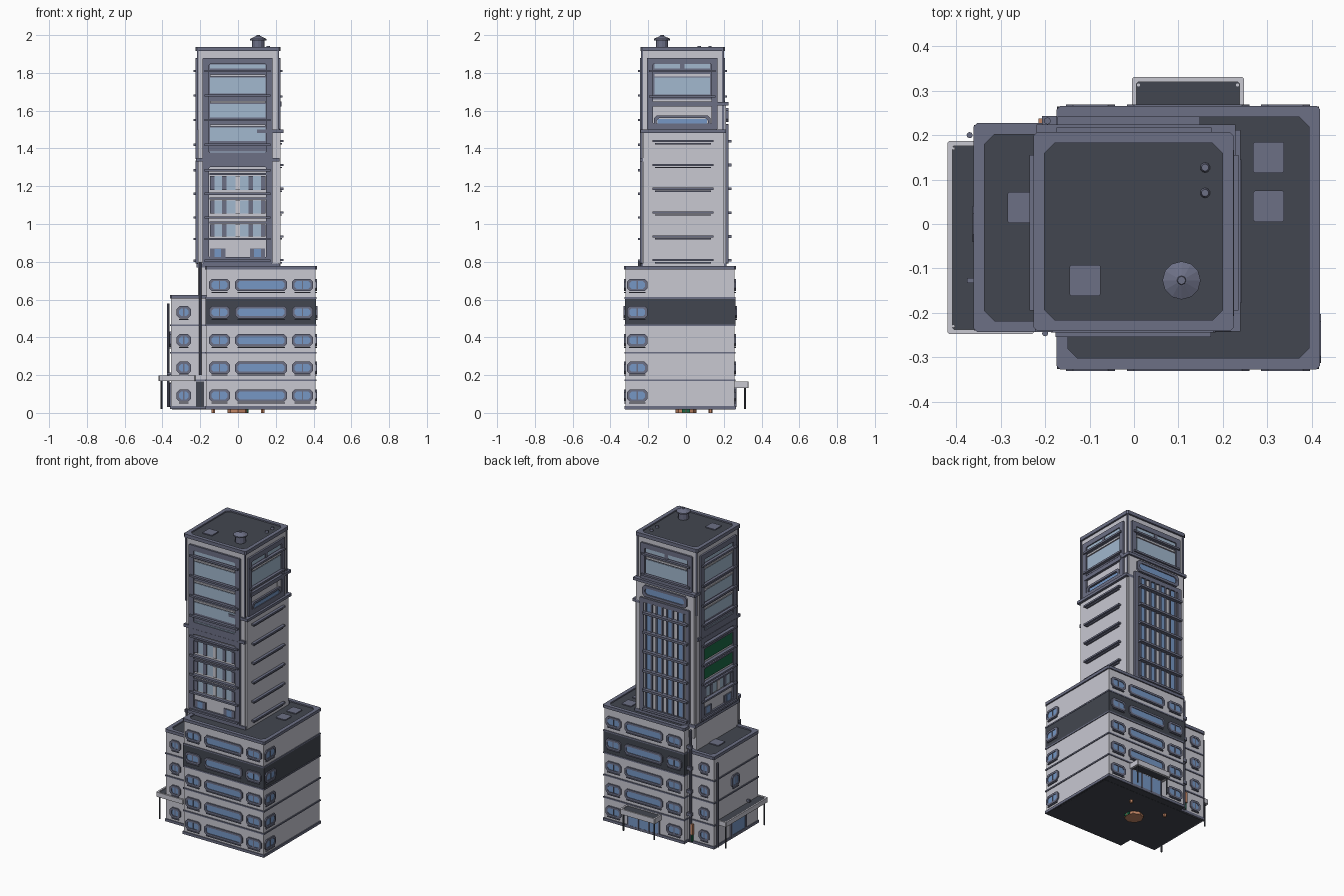
import bpy, bmesh, math
from mathutils import Vector

if "Cube" in bpy.data.objects:
    bpy.data.objects.remove(bpy.data.objects["Cube"])

COLORS = {
    "wall": (0.58, 0.58, 0.64), "trim": (0.15, 0.16, 0.235), "dark": (0.055, 0.062, 0.08),
    "blue_glass": (0.18, 0.31, 0.56), "pale_glass": (0.36, 0.48, 0.62),
    "green": (0.01, 0.14, 0.06), "copper": (0.55, 0.24, 0.13),
}
MATS = {}
for n, c in COLORS.items():
    MATS[n] = bpy.data.materials.new(n)
    MATS[n].diffuse_color = (*c, 1)


def finish(name, bm, mat):
    bmesh.ops.recalc_face_normals(bm, faces=bm.faces[:])
    me = bpy.data.meshes.new(name)
    bm.to_mesh(me)
    bm.free()
    me.materials.append(MATS[mat])
    ob = bpy.data.objects.new(name, me)
    bpy.context.collection.objects.link(ob)
    return ob


# Working planes: u, v lie on the face, d points outward
def front(p): return lambda u, v, d: Vector((u, p - d, v))
def back(p): return lambda u, v, d: Vector((u, p + d, v))
def right(p): return lambda u, v, d: Vector((p + d, u, v))
def left(p): return lambda u, v, d: Vector((p - d, u, v))
def up(p): return lambda u, v, d: Vector((u, v, p + d))


def octagon(r, c):
    a, b, e, f = r
    if c <= 0:
        return [(a, e), (b, e), (b, f), (a, f)]
    return [(a + c, e), (b - c, e), (b, e + c), (b, f - c), (b - c, f), (a + c, f), (a, f - c), (a, e + c)]


def plate(name, fr, r, d0, d1, mat, c=0.0):
    """Rectangle or chamfered plate r=(u0,u1,v0,v1)."""
    bm = bmesh.new()
    lo, hi = [[bm.verts.new(fr(u, v, d)) for u, v in octagon(r, c)] for d in (d0, d1)]
    n = len(lo)
    bm.faces.new(lo)
    bm.faces.new(hi)
    for i in range(n):
        bm.faces.new((lo[i], lo[(i + 1) % n], hi[(i + 1) % n], hi[i]))
    return finish(name, bm, mat)


def ring(name, fr, r, t, d0, d1, mat, c=0.004, ci=None):
    """Chamfered frame of width t."""
    ci = c if ci is None else ci
    inner = (r[0] + t, r[1] - t, r[2] + t, r[3] - t)
    bm = bmesh.new()
    loops = [[bm.verts.new(fr(u, v, d)) for u, v in octagon(q, k)]
             for q, k, d in ((r, c, d0), (r, c, d1), (inner, ci, d1), (inner, ci, d0))]
    n = len(loops[0])
    for k in range(4):
        A, B = loops[k], loops[(k + 1) % 4]
        for i in range(n):
            bm.faces.new((A[i], A[(i + 1) % n], B[(i + 1) % n], B[i]))
    return finish(name, bm, mat)


def box(name, x0, x1, y0, y1, z0, z1, mat):
    return plate(name, up(0), (x0, x1, y0, y1), z0, z1, mat)


def rod(name, x, y, z0, z1, r0, r1, mat, n=8):
    bm = bmesh.new()
    bmesh.ops.create_cone(bm, cap_ends=True, segments=n, radius1=r0, radius2=r1, depth=z1 - z0)
    bmesh.ops.translate(bm, verts=bm.verts[:], vec=(x, y, (z0 + z1) / 2))
    return finish(name, bm, mat)


def roof(name, x0, x1, y0, y1, z0, z1, t):
    r = (x0, x1, y0, y1)
    ring(name + "_parapet", up(0), r, t, z0, z1, "trim", 0.008, 0.022)
    plate(name + "_roof", up(0), (x0 + .01, x1 - .01, y0 + .01, y1 - .01), z0, z1 - 0.008, "dark")


def window(fr, u, z, w, h=0.066, mull=True):
    r = (u - w / 2, u + w / 2, z - h / 2, z + h / 2)
    ring("window_frame", fr, r, 0.013, 0, 0.008, "trim", 0.016, 0.011)
    plate("window_glass", fr, (r[0] + .01, r[1] - .01, r[2] + .01, r[3] - .01), 0, 0.004, "blue_glass", 0.01)
    plate("window_sill", fr, (r[0] + .012, r[1] - .012, r[2] - .008, r[2] - .003), 0, 0.008, "trim")
    if mull:
        plate("window_mullion", fr, (u - .003, u + .003, r[2] + .01, r[3] - .01), 0, 0.007, "trim")


# Podium
box("podium", -.168, .41, -.32, .258, .02, .765, "wall")
box("podium_dark_floor", -.171, .413, -.323, .261, .468, .608, "dark")
box("podium_base", -.173, .416, -.326, .264, .02, .037, "trim")
roof("podium", -.174, .419, -.327, .266, .758, .777, .025)
for z in (.172, .318, .463, .608):
    box("podium_band", -.172, .415, -.325, .263, z - .004, z + .005, "trim")
FLOORS = (.092, .238, .384, .533, .677)
for i, z in enumerate(FLOORS):
    e = .003 if i == 3 else 0
    for fr in (front(-.32 - e), back(.258 + e)):
        rear = fr(0, 0, 0).y > 0
        for u, w in ((-.098, .11), (.341, .11)):
            window(fr, u, z, w)
        if not (rear and i == 0):
            window(fr, .122, z, .275, mull=False)
    window(right(.41 + e), -.258, z, .11)

# Left wing
box("wing", -.355, -.15, -.235, .218, .02, .615, "wall")
box("wing_base", -.36, -.16, -.24, .223, .02, .037, "trim")
roof("wing", -.361, -.155, -.243, .227, .605, .625, .025)
for z in (.172, .318, .463):
    box("wing_band", -.36, -.16, -.24, .223, z - .004, z + .005, "trim")
for z in FLOORS[:4]:
    window(front(-.235), -.287, z, .075)
    window(back(.218), -.287, z, .075)
window(left(-.355), 0, .39, .08, .08)
plate("side_door", left(-.355), (-.1, .04, .037, .15), 0, .005, "blue_glass")
ring("side_door_frame", left(-.355), (-.11, .05, .03, .16), .012, 0, .008, "trim")
plate("corner_door", front(-.235), (-.222, -.18, .03, .165), 0, .006, "dark")

# Canopies on posts
for nm, r, z0, z1 in (("side", (-.42, -.225, -.248, .187), .168, .198), ("back", (-.005, .248, .25, .331), .132, .166)):
    ring(nm + "_canopy_rim", up(0), r, .011, z0, z1, "wall")
    plate(nm + "_canopy_top", up(0), (r[0] + .005, r[1] - .005, r[2] + .005, r[3] - .005), z0 + .004, z1 - .006, "dark")
for x, y, h in ((-.406, -.23, .17), (-.406, .17, .17), (.01, .313, .135), (.233, .313, .135)):
    rod("canopy_post", x, y, .02, h, .005, .005, "dark")
    rod("canopy_bolt", x, y, h, h + .028, .004, .004, "wall", 6)
plate("entrance_glass", back(.258), (.01, .235, .037, .13), 0, .005, "blue_glass")
for u in (.01, .085, .16, .235):
    plate("entrance_mullion", back(.258), (u - .004, u + .004, .03, .134), 0, .009, "trim")

# Tower volumes
TX0, TX1, TY0, TY1 = -.213, .213, -.232, .195
box("tower", TX0, TX1, TY0, TY1, .6, 1.925, "wall")
box("tower_right_block", .1, .224, -.228, .2, .7, 1.485, "wall")
box("tower_right_cap", .1, .24, -.242, .212, 1.482, 1.5, "trim")
box("tower_back_block", -.205, .215, .1, .212, .7, 1.63, "wall")
box("tower_back_cap", -.22, .228, .1, .224, 1.628, 1.646, "trim")
roof("tower", -.226, .224, -.241, .207, 1.915, 1.938, .025)
box("tower_belt", -.223, .219, -.243, .19, 1.33, 1.35, "trim")
box("tower_foot", -.22, .222, -.239, .215, .77, .79, "trim")
for x in (-.213, .213):
    for y in (-.232, .195):
        box("corner_strip", x - .005, x + .005, y - .005, y + .005, 1.5, 1.92, "trim")

# Front and left curtain walls
LEDGES = (1.81, 1.68, 1.55, 1.42, 1.285, 1.16, 1.035, .92, .805)
for fr, c, isleft in ((front(TY0), -.002, 0), (left(TX0), -.02, 1)):
    for z0, z1 in ((.79, 1.335), (1.345, 1.88)):
        ring("bay_frame", fr, (c - .185, c + .185, z0, z1), .034, 0, .012, "trim")
    plate("bay_upper_backing", fr, (c - .155, c + .155, 1.345, 1.86), 0, .003, "trim")
    for z in LEDGES:
        plate("bay_ledge", fr, (c - .175, c + .175, z - .006, z + .006), 0, .022, "trim")
    for z0, z1 in ((1.822, 1.845), (1.69, 1.775), (1.565, 1.635), (1.44, 1.51), (1.352, 1.385)):
        plate("bay_glass", fr, (c - .147, c + .147, z0, z1), 0, .006, "pale_glass")
        if .06 < z1 - z0:
            plate("bay_lintel", fr, (c - .147, c + .147, z1 + .006, z1 + .016), 0, .011, "wall")
    for i, (z0, z1) in enumerate(((1.18, 1.255), (1.055, 1.125), (.935, .998))):
        green = isleft and i < 2
        plate("bay_low_glass", fr, (c - .147, c + .147, z0, z1), 0, .005, "green" if green else "pale_glass")
        if not green:
            for u in (-.135, -.07, 0, .07, .135):
                plate("bay_pier", fr, (c + u - .012, c + u + .012, z0, z1), 0, .009, "trim" if u else "wall")
        plate("bay_head", fr, (c - .15, c + .15, z1 + .004, z1 + .014), 0, .012, "trim")
    for u in (-.105, .105):
        plate("bay_base_window", fr, (c + u - .04, c + u + .04, .82, .87), 0, .006, "trim")
        plate("bay_base_glass", fr, (c + u - .018, c + u + .018, .822, .868), 0, .008, "blue_glass")

# Right and back upper windows
for fr, c, zb in ((right(TX1), -.02, 1.5), (back(TY1), 0, 1.646)):
    ring("crown_frame", fr, (c - .187, c + .187, zb, 1.88), .032, 0, .012, "trim")
    plate("crown_backing", fr, (c - .16, c + .16, 1.66, 1.86), 0, .003, "trim")
    plate("crown_glass", fr, (c - .147, c + .147, 1.685, 1.775), 0, .006, "pale_glass")
    plate("crown_top_glass", fr, (c - .147, c + .147, 1.822, 1.847), 0, .006, "pale_glass")
    plate("crown_lintel", fr, (c - .147, c + .147, 1.782, 1.794), 0, .01, "wall")
    plate("crown_mullion", fr, (c - .012, c + .012, 1.81, 1.85), 0, .009, "trim")
    for z in (1.81, 1.675):
        plate("crown_ledge", fr, (c - .175, c + .175, z - .006, z + .006), 0, .022, "trim")
plate("right_low_band", right(TX1), (-.19, .15, 1.622, 1.648), 0, .016, "trim")
plate("right_low_glass", right(TX1), (-.15, .11, 1.51, 1.555), 0, .007, "blue_glass")
ring("right_low_frame", right(TX1), (-.17, .13, 1.5, 1.575), .014, 0, .012, "trim", .015)

# Right wall fins
for i in range(6):
    z = 1.438 - .126 * i
    plate("right_fin", right(.224), (-.178, .145, z - .005, z + .006), 0, .018, "trim")
    plate("right_fin_lower", right(.224), (-.165, .132, z - .016, z - .009), 0, .01, "trim")

# Back bay of columns and sills
B = back(.212)
ring("back_frame", B, (-.18, .18, .79, 1.53), .028, 0, .012, "trim")
plate("back_backing", B, (-.155, .155, .8, 1.51), 0, .003, "wall")
for u in (-.115, -.038, .038, .115):
    plate("back_glass", B, (u - .016, u + .016, .82, 1.5), 0, .006, "blue_glass")
    for s in (-.02, .02):
        plate("back_mullion", B, (u + s - .005, u + s + .005, .81, 1.51), 0, .012, "trim")
for i in range(6):
    z = 1.438 - .126 * i
    plate("back_sill", B, (-.172, .148, z - .007, z + .007), 0, .03, "trim")
plate("back_top_glass", B, (-.14, .14, 1.555, 1.6), 0, .006, "blue_glass")
ring("back_top_frame", B, (-.16, .16, 1.54, 1.615), .017, 0, .012, "trim", .015)

# Roof equipment
rod("vent_body", .107, -.127, 1.92, 1.978, .032, .032, "trim", 12)
rod("vent_rim", .107, -.127, 1.972, 1.98, .043, .043, "trim", 12)
rod("vent_cap", .107, -.127, 1.98, 1.995, .043, .012, "trim", 12)
rod("vent_tip", .107, -.127, 1.99, 2.0, .012, .009, "trim", 8)
for y in (.127, .07):
    rod("roof_knob", .16, y, 1.92, 1.943, .014, .008, "trim", 10)
for x, y, z in ((-.11, -.127, 1.93), (.303, .15, .769), (.303, .04, .769), (-.25, .037, .617)):
    plate("roof_hatch", up(z), (x - .035, x + .035, y - .035, y + .035), -.002, .006, "trim", .004)

# Pipes and service boxes at the wing junctions
rod("back_pipe", -.195, .232, .03, .76, .008, .008, "trim")
rod("front_pipe", -.2, -.246, .2, .8, .007, .007, "trim")
rod("wing_pipe", -.37, .2, .03, .58, .007, .007, "trim")
for z in (.2, .35, .5, .64):
    box("pipe_bracket", -.207, -.175, .222, .243, z, z + .02, "trim")
box("pipe_valve", -.215, -.198, .225, .238, .08, .15, "copper")
box("pipe_valve_base", -.21, -.19, .222, .236, .035, .075, "green")
box("wall_lamp", -.376, -.355, -.133, -.121, .2, .215, "trim")

# Underside fittings
box("underside", -.35, .405, -.23, .215, .017, .021, "dark")
box("podium_underside", -.17, .413, -.323, .261, .018, .021, "dark")
rod("base_disc", 0, 0, 0, .02, .056, .056, "copper", 8)
box("base_block", .03, .055, -.02, .02, .001, .019, "green")
for x in (-.13, .13):
    rod("base_stud", x, .13, 0, .02, .011, .011, "copper", 6)

for m in bpy.data.materials:
    if m.users and not m.is_grease_pencil:
        m.use_nodes = True
        m.node_tree.nodes["Principled BSDF"].inputs["Base Color"].default_value = m.diffuse_color
